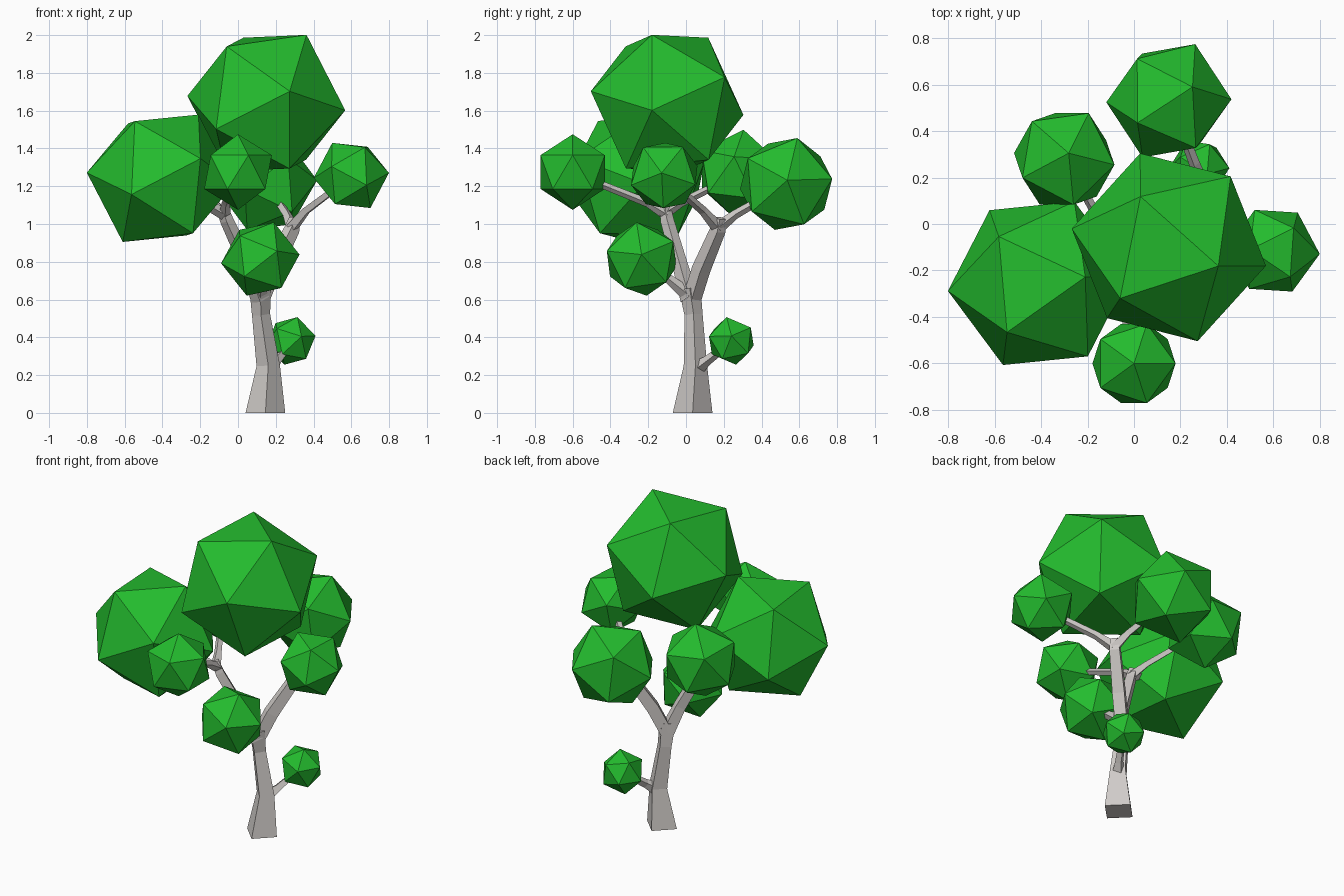
import bpy, bmesh
from mathutils import Vector, Matrix


def material(name, col):
    m = bpy.data.materials.new(name)
    m.diffuse_color = (*col, 1)
    return m


green = material("leaf green", (0.017, 0.50, 0.027))
bark = material("pale bark", (0.63, 0.60, 0.58))


def finish(bm, name, mat):
    bmesh.ops.recalc_face_normals(bm, faces=bm.faces)
    me = bpy.data.meshes.new(name)
    bm.to_mesh(me)
    bm.free()
    me.materials.append(mat)
    ob = bpy.data.objects.new(name, me)
    bpy.context.collection.objects.link(ob)
    return ob


def leaf_ball(name, centre, r, a, b):
    """Icosahedron turned so two neighbouring corners point along a and b."""
    a, b = Vector(a).normalized(), Vector(b).normalized()
    z, y = (a + b).normalized(), (a - b).normalized()
    rot = Matrix((y.cross(z), y, z)).transposed()
    phi = (1 + 5 ** 0.5) / 2
    bm = bmesh.new()
    for s in (-1, 1):
        for t in (-phi, phi):
            for p in ((0, s, t), (s, t, 0), (t, 0, s)):
                bm.verts.new(rot @ Vector(p).normalized() * r + Vector(centre))
    bmesh.ops.convex_hull(bm, input=bm.verts[:])
    finish(bm, name, green)


def limb(name, points):
    """Four-sided tapering tube through (x, y, z, radius) points."""
    pos = [Vector(p[:3]) for p in points]
    bm = bmesh.new()
    rings = []
    for i, p in enumerate(pos):
        d = (pos[min(i + 1, len(pos) - 1)] - pos[max(i - 1, 0)]).normalized()
        if p.z == 0:
            d = Vector((0, 0, 1))
        ref = Vector((1, 0, 0)) if abs(d.x) < 0.8 else Vector((0, 1, 0))
        u = (ref - d * ref.dot(d)).normalized()
        v = d.cross(u)
        r = points[i][3]
        rings.append([bm.verts.new(p + k * r) for k in (u, v, -u, -v)])
    for lo, hi in zip(rings, rings[1:]):
        for j in range(4):
            k = (j + 1) % 4
            bm.faces.new((lo[j], lo[k], hi[k], hi[j]))
    bm.faces.new(rings[0][::-1])
    bm.faces.new(rings[-1])
    finish(bm, name, bark)


# Foliage: centre, radius, two neighbouring corner directions
leaf_ball("crown_foliage", (0.15, -0.10, 1.64), 0.427, (0.42, -0.08, -0.04), (0.21, -0.08, 0.36))
leaf_ball("left_foliage", (-0.41, -0.255, 1.242), 0.393, (0.39, 0.033, -0.03), (0.20, 0.027, 0.337))
leaf_ball("front_foliage", (0.0, -0.60, 1.275), 0.20, (0, 0, 1), (0.894, 0, 0.447))
leaf_ball("low_front_foliage", (0.118, -0.235, 0.815), 0.209, (0.07, -0.027, 0.195), (0.207, 0, 0.021))
leaf_ball("right_foliage", (0.60, -0.115, 1.257), 0.20, (0.20, -0.014, 0.013), (0.10, -0.005, -0.17))
leaf_ball("back_foliage", (0.15, 0.53, 1.212), 0.27, (0.27, 0.005, 0.02), (0.112, 0.244, 0.027))
leaf_ball("back_left_foliage", (-0.30, 0.28, 1.265), 0.236, (0.016, 0.025, 0.232), (0.22, -0.026, 0.09))
leaf_ball("small_low_foliage", (0.28, 0.24, 0.381), 0.133, (0.037, -0.025, 0.127), (0.12, 0, 0.027))

# Trunk with flared foot, then the two main limbs
limb("trunk", [(0.145, 0.035, 0, 0.105), (0.16, 0.05, 0.25, 0.062),
               (0.122, 0.04, 0.52, 0.048), (0.118, 0.02, 0.66, 0.058)])
limb("right_limb", [(0.118, 0.03, 0.60, 0.05), (0.18, 0.08, 0.76, 0.05), (0.285, 0.17, 0.97, 0.042),
                    (0.30, 0.18, 1.03, 0.03)])
limb("left_limb", [(0.118, 0.02, 0.60, 0.05), (0.06, -0.025, 0.76, 0.042), (-0.06, -0.10, 1.02, 0.036),
                   (-0.085, -0.11, 1.09, 0.03)])

# Twigs reaching into the foliage
limb("right_twig", [(0.285, 0.17, 0.98, 0.034), (0.36, 0.09, 1.07, 0.024), (0.56, -0.08, 1.22, 0.02)])
limb("back_twig", [(0.29, 0.17, 0.98, 0.034), (0.26, 0.26, 1.05, 0.024), (0.18, 0.47, 1.17, 0.02)])
limb("front_twig", [(-0.07, -0.10, 1.05, 0.032), (-0.065, -0.20, 1.11, 0.022), (-0.01, -0.55, 1.25, 0.018)])
limb("back_left_twig", [(-0.08, -0.11, 1.06, 0.032), (-0.12, -0.03, 1.11, 0.022), (-0.27, 0.23, 1.24, 0.018)])
limb("left_twig", [(-0.07, -0.11, 1.05, 0.032), (-0.30, -0.20, 1.18, 0.022)])
limb("low_front_twig", [(0.118, 0.02, 0.62, 0.04), (0.12, -0.08, 0.70, 0.026), (0.118, -0.2, 0.79, 0.02)])
limb("small_low_twig", [(0.16, 0.05, 0.23, 0.045), (0.205, 0.11, 0.275, 0.026), (0.27, 0.22, 0.36, 0.02)])
